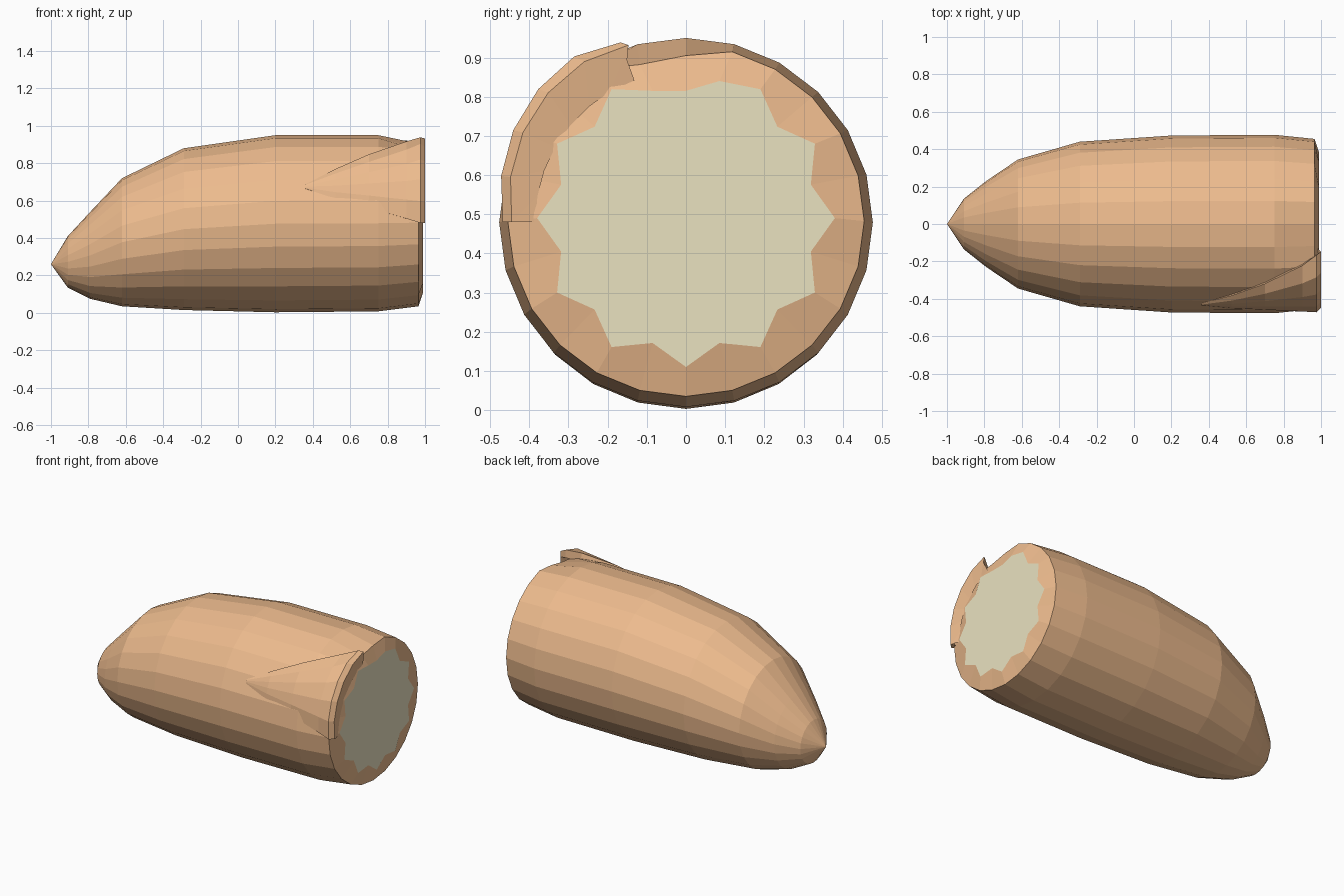
import bpy, bmesh
from math import sin, cos, radians

if "Cube" in bpy.data.objects:
    bpy.data.objects.remove(bpy.data.objects["Cube"])

N = 24


def material(name, rgb):
    m = bpy.data.materials.new(name)
    m.diffuse_color = (*rgb, 1)
    m.use_nodes = True
    m.node_tree.nodes["Principled BSDF"].inputs["Base Color"].default_value = m.diffuse_color
    return m


crust = material("crust", (0.85, 0.50, 0.27))
crumb = material("crumb", (0.82, 0.76, 0.53))


def finish(name, bm, mats):
    bmesh.ops.recalc_face_normals(bm, faces=bm.faces)
    me = bpy.data.meshes.new(name)
    bm.to_mesh(me)
    bm.free()
    for m in mats:
        me.materials.append(m)
    ob = bpy.data.objects.new(name, me)
    bpy.context.collection.objects.link(ob)
    return ob


def point(x, deg, r, zc=0.48):
    # Angle runs from the top towards the front (-y)
    a = radians(deg)
    return (x, -r * sin(a), zc + r * cos(a))


def bridge(bm, a, b, closed=True, mat=0):
    for i in range(len(a) if closed else len(a) - 1):
        j = (i + 1) % len(a)
        bm.faces.new((a[i], a[j], b[j], b[i])).material_index = mat


# Rounded body: x, bottom, top, half width of each ring
rings = [(-0.91, 0.135, 0.41, 0.135), (-0.79, 0.075, 0.54, 0.23),
         (-0.62, 0.035, 0.72, 0.345), (-0.29, 0.015, 0.88, 0.44),
         (0.20, 0.003, 0.95, 0.473), (0.75, 0.008, 0.95, 0.477),
         (0.965, 0.035, 0.93, 0.455)]
bm = bmesh.new()
tip = bm.verts.new((-1, 0, 0.26))
loops = []
for x, lo, hi, w in rings:
    loop = []
    for i in range(N):
        a = radians(i * 360 / N)
        loop.append(bm.verts.new((x, -w * sin(a), (lo + hi) / 2 + (hi - lo) / 2 * cos(a))))
    loops.append(loop)
for i in range(N):
    bm.faces.new((tip, loops[0][i], loops[0][(i + 1) % N]))
for a, b in zip(loops, loops[1:]):
    bridge(bm, a, b)

# Groove beside the flap, at the cut end
for i, z in ((0, 0.905), (1, 0.882), (2, 0.87)):
    loops[-1][i].co.z = z

# Cut end: crust ring with a zigzag inner edge, then the pale crumb
star = [bm.verts.new(point(0.99, i * 360 / N, 0.33 if i % 2 else 0.38, 0.49)) for i in range(N)]
for i, z in ((0, 0.815), (1, 0.815), (23, 0.84)):
    star[i].co.z = z
bridge(bm, loops[-1], star)
mid = bm.verts.new((0.99, 0, 0.49))
for i in range(N):
    bm.faces.new((star[i], star[(i + 1) % N], mid)).material_index = 1
finish("loaf_body", bm, [crust, crumb])

# Rolled flap: x, crease angle, lower angle, raised radius, edge radius, lower radius
flap = [(0.36, 64, 67, 0.477, 0.472, 0.472), (0.52, 53, 74, 0.488, 0.48, 0.472),
        (0.70, 41, 80, 0.496, 0.487, 0.47), (0.90, 27, 87, 0.505, 0.49, 0.468),
        (0.975, 20, 90, 0.51, 0.488, 0.468), (1.0, 18, 90, 0.485, 0.475, 0.445)]
bm = bmesh.new()
rows = []
for x, a0, a1, top, edge, low in flap:
    row = [bm.verts.new(point(x, a0 + 2, 0.44)), bm.verts.new(point(x, a0, edge))]
    for k in range(1, 5):
        t = k / 5
        r = top + (low - top) * max(0, (t - 0.2) / 0.8) ** 2
        row.append(bm.verts.new(point(x, a0 + (a1 - a0) * t, r)))
    row += [bm.verts.new(point(x, a1, low)), bm.verts.new(point(x, a1, 0.43))]
    rows.append(row)
for a, b in zip(rows, rows[1:]):
    bridge(bm, a, b, closed=False)
# End of the flap folds back into the cut face
inner = [bm.verts.new(point(0.985, 20 + i * 10, 0.385)) for i in range(8)]
bridge(bm, rows[-1], inner, closed=False)
finish("rolled_flap", bm, [crust])
